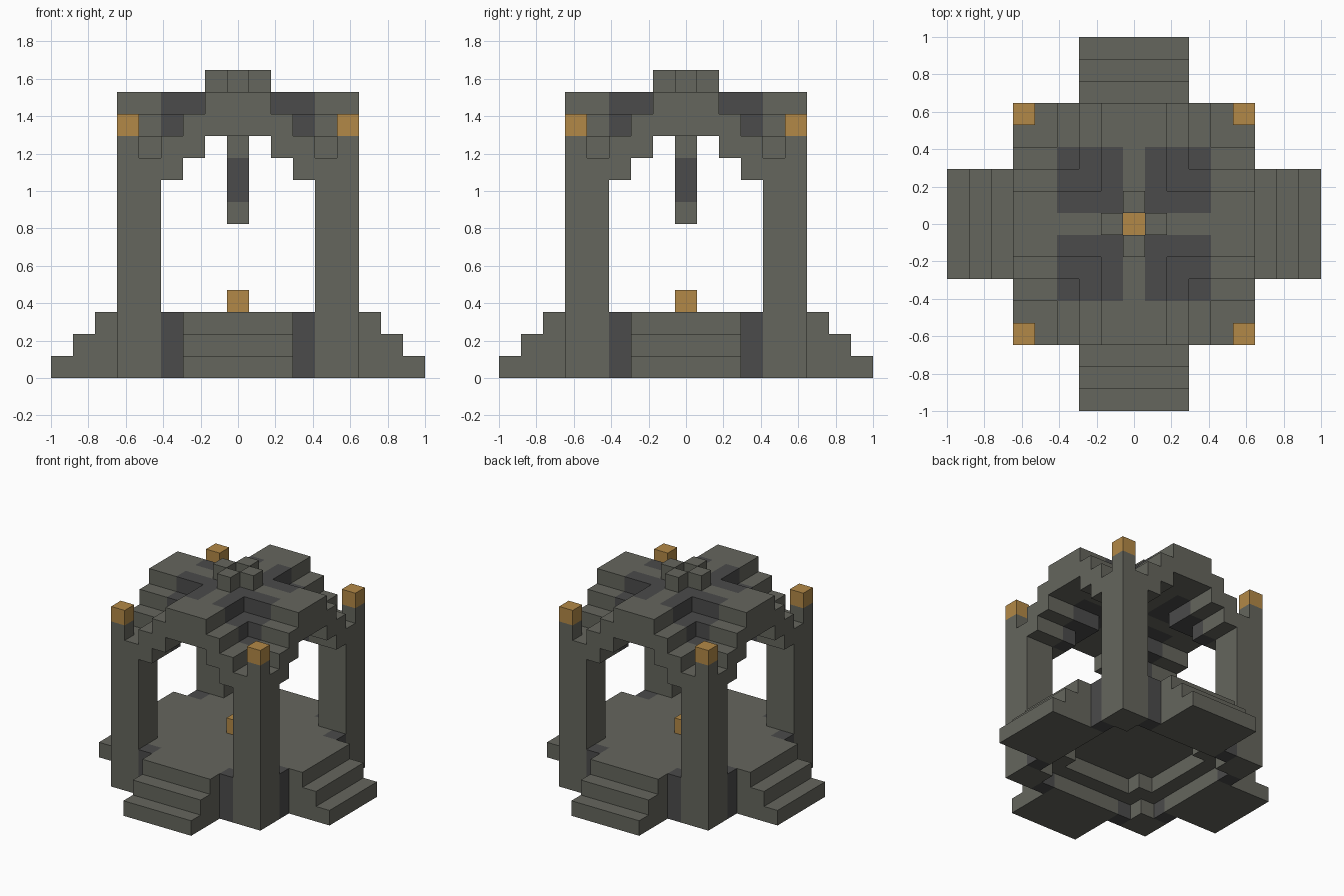
import bpy
import bmesh
from mathutils import Vector

cube = bpy.data.objects.get("Cube")
if cube:
    bpy.data.objects.remove(cube, do_unlink=True)

U = 2 / 17  # size of one block
AXES = [Vector(v) for v in ((1, 0, 0), (-1, 0, 0), (0, 1, 0), (0, -1, 0), (0, 0, 1), (0, 0, -1))]


def material(name, color):
    mat = bpy.data.materials.new(name)
    mat.use_nodes = True
    mat.diffuse_color = (*color, 1)
    mat.node_tree.nodes["Principled BSDF"].inputs["Base Color"].default_value = (*color, 1)
    return mat


STONE, DARK, AMBER = range(3)
MATERIALS = [
    material("grey stone", (0.13, 0.132, 0.11)),
    material("dark stone", (0.07, 0.07, 0.07)),
    material("amber lamp", (0.45, 0.25, 0.063)),
]


def block_part(name, rule, xs=range(-8, 9), ys=range(-8, 9)):
    """Skin the blocks for which rule(far, near, layer) gives a colour.
    far and near are the larger and smaller distance from the two centre lines."""
    cells = {}
    for x in xs:
        for y in ys:
            for z in range(14):
                color = rule(max(abs(x), abs(y)), min(abs(x), abs(y)), z)
                if color is not None:
                    cells[x, y, z] = color
    bm = bmesh.new()
    for cell, color in cells.items():
        middle = Vector(cell) + Vector((0, 0, 0.5))
        for n in AXES:
            if tuple(int(c) for c in Vector(cell) + n) in cells:
                continue
            s = Vector((n.y, n.z, n.x)) / 2
            t = n.cross(s)
            c = middle + n / 2
            corners = (c - s - t, c + s - t, c + s + t, c - s + t)
            face = bm.faces.new([bm.verts.new(p * U) for p in corners])
            face.material_index = color
    # Weld the blocks and merge flat areas of one colour
    bmesh.ops.remove_doubles(bm, verts=bm.verts[:], dist=U / 100)
    bmesh.ops.dissolve_limit(bm, angle_limit=0.01, verts=bm.verts[:],
                             edges=bm.edges[:], delimit={'MATERIAL'})
    mesh = bpy.data.meshes.new(name)
    bm.to_mesh(mesh)
    bm.free()
    for mat in MATERIALS:
        mesh.materials.append(mat)
    obj = bpy.data.objects.new(name, mesh)
    bpy.context.scene.collection.objects.link(obj)


# Platform with four flights of steps, hollow underneath
def platform(far, near, z):
    if z > 2:
        return None
    floor = far <= 5 and near <= 3
    steps = near <= 2 and far <= 8 - z
    hollow = z < 2 and far <= 4 - z and near <= 3 - z
    if hollow or not (floor or steps):
        return None
    return DARK if (far, near) == (5, 3) else STONE


# Corner pillar, its outer block raised and tipped with a lamp
def pillar(far, near, z):
    if near == 5:
        return STONE if z < 11 else AMBER if z == 11 else None
    return STONE if z < 10 else None


# Two crossing stepped vaults, open in the middle
def vault(far, near, z):
    if far > 5 or near > 3 or far == 0:
        return None
    top = 14 - max(near, 1)
    bottom = 12 - max(near, 1)
    if not bottom <= z < top:
        return None
    return DARK if near >= 1 and far <= 3 else STONE


def finial(far, near, z):
    return STONE if (far, near, z) == (1, 0, 13) else None


# Hanging post with a lamp at its head
def pendant(far, near, z):
    if z < 7 or z > 12:
        return None
    return AMBER if z == 12 else DARK if z in (8, 9) else STONE


def floor_lamp(far, near, z):
    return AMBER if z == 3 else None


block_part("stepped_platform", platform)
block_part("vaulted_roof", vault)
block_part("roof_finials", finial)
block_part("hanging_post", pendant, [0], [0])
block_part("floor_lamp", floor_lamp, [0], [0])
SIDES = {"left": (4, 5), "right": (-5, -4)}
DEPTHS = {"back": (4, 5), "front": (-5, -4)}
for side, xs in SIDES.items():
    for depth, ys in DEPTHS.items():
        block_part(f"{depth}_{side}_pillar", pillar, xs, ys)
